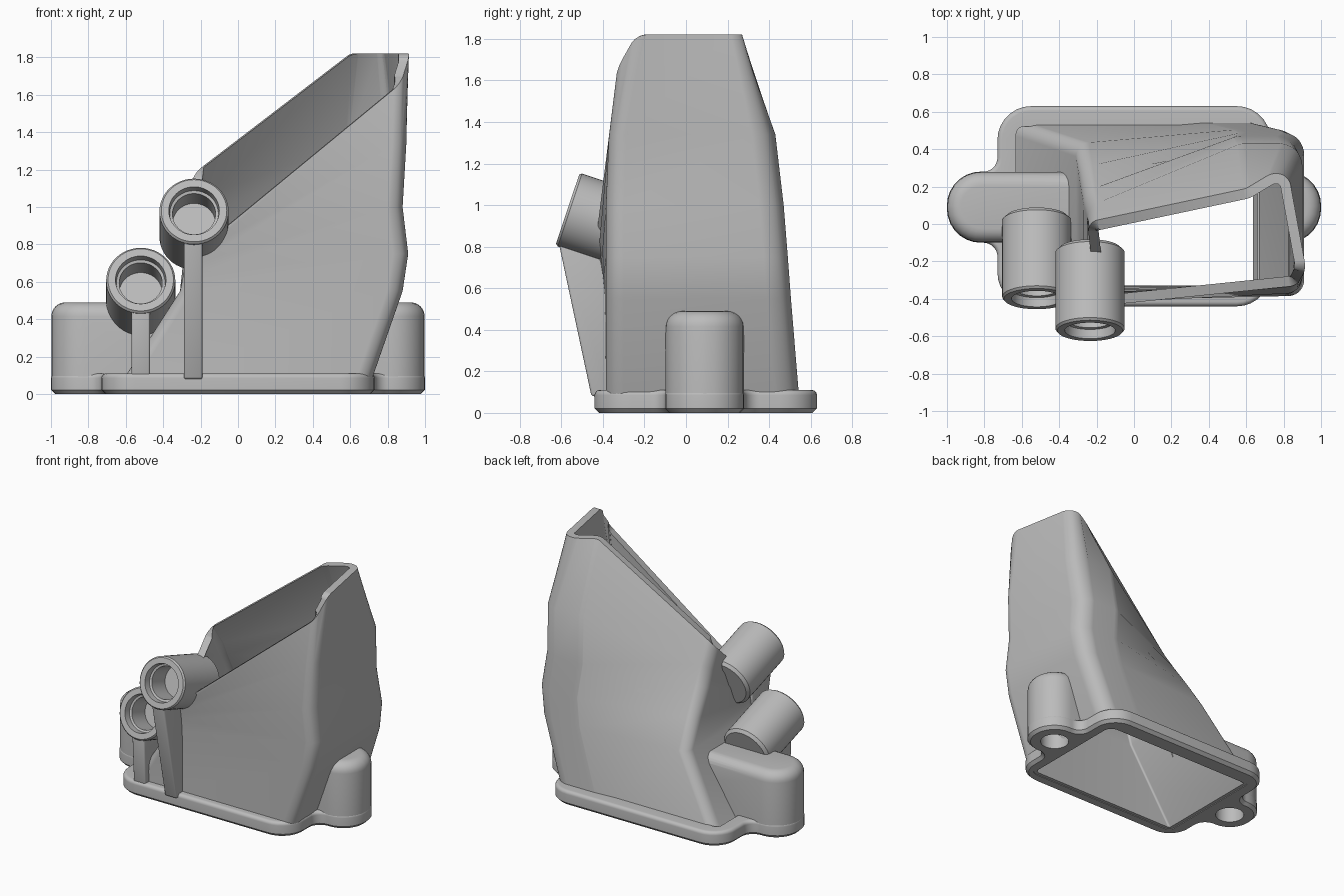
import bpy, bmesh, math
from mathutils import Vector, Matrix

cube = bpy.data.objects.get("Cube")
if cube:
    bpy.data.objects.remove(cube, do_unlink=True)

grey = bpy.data.materials.new("plain grey")
grey.use_nodes = True
grey.diffuse_color = (0.5, 0.5, 0.5, 1)
grey.node_tree.nodes["Principled BSDF"].inputs["Base Color"].default_value = (0.5, 0.5, 0.5, 1)


def finish(name, bm):
    """Turn a bmesh into a named object with outward normals."""
    bmesh.ops.recalc_face_normals(bm, faces=bm.faces)
    mesh = bpy.data.meshes.new(name)
    bm.to_mesh(mesh)
    bm.free()
    mesh.materials.append(grey)
    ob = bpy.data.objects.new(name, mesh)
    bpy.context.collection.objects.link(ob)
    return ob


def activate(ob):
    bpy.ops.object.select_all(action='DESELECT')
    ob.select_set(True)
    bpy.context.view_layer.objects.active = ob


def smooth(ob, angle=35):
    activate(ob)
    bpy.ops.object.shade_smooth_by_angle(angle=math.radians(angle))


def rounded(corners, radii, steps=7, limit=0.48):
    """Closed loop of points with every corner replaced by an arc."""
    pts = [Vector(c) for c in corners]
    loop = []
    for i, p in enumerate(pts):
        a, b = pts[i - 1] - p, pts[(i + 1) % len(pts)] - p
        d = min(radii[i], limit * a.length, limit * b.length)
        a, b = p + a.normalized() * d, p + b.normalized() * d
        for k in range(steps + 1):
            t = k / steps
            wa, wp, wb = (1 - t) ** 2, 1.414 * t * (1 - t), t * t
            loop.append((a * wa + p * wp + b * wb) / (wa + wp + wb))
    return loop


def inset(loop, amount):
    """Move a loop inwards in plan, keeping its heights."""
    out = []
    for i, p in enumerate(loop):
        t = loop[(i + 1) % len(loop)] - loop[i - 1]
        out.append(p + Vector((-t.y, t.x, 0)).normalized() * amount)
    return out


def at_height(loop, z):
    return [Vector((p.x, p.y, z)) for p in loop]


def skin(bm, loops, ring=False):
    """Join a list of loops with quads and return their vertices."""
    rows = [[bm.verts.new(p) for p in loop] for loop in loops]
    pairs = list(zip(rows, rows[1:]))
    if ring:
        pairs.append((rows[-1], rows[0]))
    for low, high in pairs:
        for i in range(len(low)):
            j = (i + 1) % len(low)
            bm.faces.new((low[i], low[j], high[j], high[i]))
    return rows


def solid(name, loops):
    """Skin capped at both ends."""
    bm = bmesh.new()
    rows = skin(bm, loops)
    bm.faces.new(rows[0])
    bm.faces.new(rows[-1])
    bmesh.ops.triangulate(bm, faces=bm.faces)
    return finish(name, bm)


def slab_loops(loop, bottom, top, chamfer, fillet):
    """Upright wall with a chamfered foot and a rounded top edge."""
    loops = [at_height(inset(loop, chamfer), bottom), at_height(loop, bottom + chamfer)]
    for k in range(7):
        a = k / 6 * math.pi / 2
        loops.append(at_height(inset(loop, fillet * (1 - math.cos(a))),
                               top - fillet * (1 - math.sin(a))))
    return loops


def cut(ob, cutters):
    activate(ob)
    for c in cutters:
        m = ob.modifiers.new("cut", 'BOOLEAN')
        m.operation, m.solver, m.object = 'DIFFERENCE', 'EXACT', c
        bpy.ops.object.modifier_apply(modifier=m.name)


# Hopper sections: left, right, front left, front right, back right, back left, then heights
sections = [
    (-.66, .69, -.385, -.385, .55, .55, .005, .005, .005),
    (-.31, .88, -.39, -.385, .505, .43, .55, .55, .55),
    (-.29, .91, -.4, -.385, .49, .3, .64, .75, .75),
    (-.27, .88, -.41, -.385, .47, .17, .69, 1.0, .93),
    (-.25, .9, -.425, -.37, .43, .09, .73, 1.34, 1.04),
]
rings = []
for xl, xr, yfl, yf, yb, ybl, zf, zr, zb in sections:
    rings.append([
        (xl, yfl, zf), (xr - .05, yf, zr), (xr, yf + .05, zr),
        (xr, yb - .07, zr), (xr - .07, yb, zr), (xr - .33, yb, zr), (xl, ybl, zb)])
rings.append([
    (-.2, -.44, .78), (.87, -.33, 1.66), (.92, -.24, 1.82),
    (.83, .25, 1.82), (.75, .28, 1.82), (.6, .19, 1.82), (-.25, .01, 1.17)])
corner_radii = [.07, .05, .05, .07, .07, .02, .07]
outer = [rounded(r, corner_radii) for r in rings]
inner = [inset(r, 0.055) for r in outer]
bm = bmesh.new()
skin(bm, outer + inner[::-1], ring=True)
smooth(finish("hopper", bm), 40)

# Cutters: lower part of the hopper cavity and the two screw holes
opening = inset(outer[0], 0.03)
cavity = solid("cavity_cutter", [at_height(opening, -0.1), opening, inset(outer[1], 0.03)])
cutters = [cavity]
for side in (-1, 1):
    bm = bmesh.new()
    bmesh.ops.create_cone(bm, cap_ends=True, segments=40, radius1=0.1, radius2=0.1, depth=0.8,
                          matrix=Matrix.Translation((side * 0.81, 0.09, 0)))
    cutters.append(finish("screw_hole_cutter", bm))

# Base flange: lobed outline with the hopper opening and two screw holes
half = [(.73, -.44, .18), (.73, -.1, .075), (1, -.1, .18),
        (1, .28, .18), (.73, .28, .075), (.73, .63, .18)]
full = half + [(-x, y, r) for x, y, r in reversed(half)]
outline = rounded([(x, y, 0) for x, y, r in full], [r for x, y, r in full], limit=1)
holes = [opening]
for side in (-1, 1):
    holes.append([Vector((side * .81 + .1 * math.cos(a), .09 + .1 * math.sin(a), 0))
                  for a in (math.tau * k / 40 for k in range(40))])
bm = bmesh.new()
walls = [skin(bm, slab_loops(outline, 0, 0.11, 0.022, 0.025))]
walls += [skin(bm, [at_height(h, 0), at_height(h, 0.11)]) for h in holes]
for end in (0, -1):
    border = [bm.edges.get((v, w[end][i - 1])) for w in walls for i, v in enumerate(w[end])]
    bmesh.ops.triangle_fill(bm, use_beauty=True, edges=border, normal=(0, 0, 1))
smooth(finish("base_flange", bm))

# Mounting lugs rising from the flange
for name, x0, x1 in (("right_lug", -.998, -.1), ("left_lug", .4, .998)):
    box = [(x0, -.098, 0), (x1, -.098, 0), (x1, .278, 0), (x0, .278, 0)]
    lug = solid(name, slab_loops(rounded(box, [.18] * 4), 0.06, 0.49, 0.001, 0.075))
    cut(lug, cutters)
    smooth(lug)

# Tilted sockets with stepped blind bores
profile = [(0, -.46), (.165, -.46), (.185, -.44), (.185, -.012), (.175, 0), (.135, 0),
           (.13, -.05), (.115, -.055), (.115, -.22), (0, -.22)]


def socket(name, place):
    bm = bmesh.new()
    verts = [bm.verts.new((r, 0, z)) for r, z in profile]
    edges = [bm.edges.new(pair) for pair in zip(verts, verts[1:])]
    bmesh.ops.spin(bm, geom=verts + edges, axis=(0, 0, 1), cent=(0, 0, 0),
                   angle=math.tau, steps=48)
    bmesh.ops.remove_doubles(bm, verts=bm.verts, dist=0.0005)
    ob = finish(name, bm)
    ob.location = place
    ob.rotation_euler.x = math.radians(71.5)
    smooth(ob)


socket("upper_socket", (-.235, -.57, .98))
socket("lower_socket", (-.52, -.4, .61))


# Ribs carrying the sockets
def rib(name, x, side_shape):
    bm = bmesh.new()
    face = bm.faces.new([bm.verts.new((x - .05, y, z)) for y, z in side_shape])
    new = bmesh.ops.extrude_face_region(bm, geom=[face])["geom"]
    bmesh.ops.translate(bm, vec=(.1, 0, 0),
                        verts=[v for v in new if isinstance(v, bmesh.types.BMVert)])
    bmesh.ops.bevel(bm, geom=bm.edges[:], offset=.012, segments=3, profile=.5, affect='EDGES')
    ob = finish(name, bm)
    cut(ob, [cavity])
    smooth(ob)


rib("upper_rib", -.24, [(-.615, .83), (-.455, .08), (-.36, .08), (-.37, .8)])
rib("lower_rib", -.52, [(-.445, .46), (-.425, .08), (0, .08), (0, .4)])

for c in cutters:
    bpy.data.objects.remove(c, do_unlink=True)
